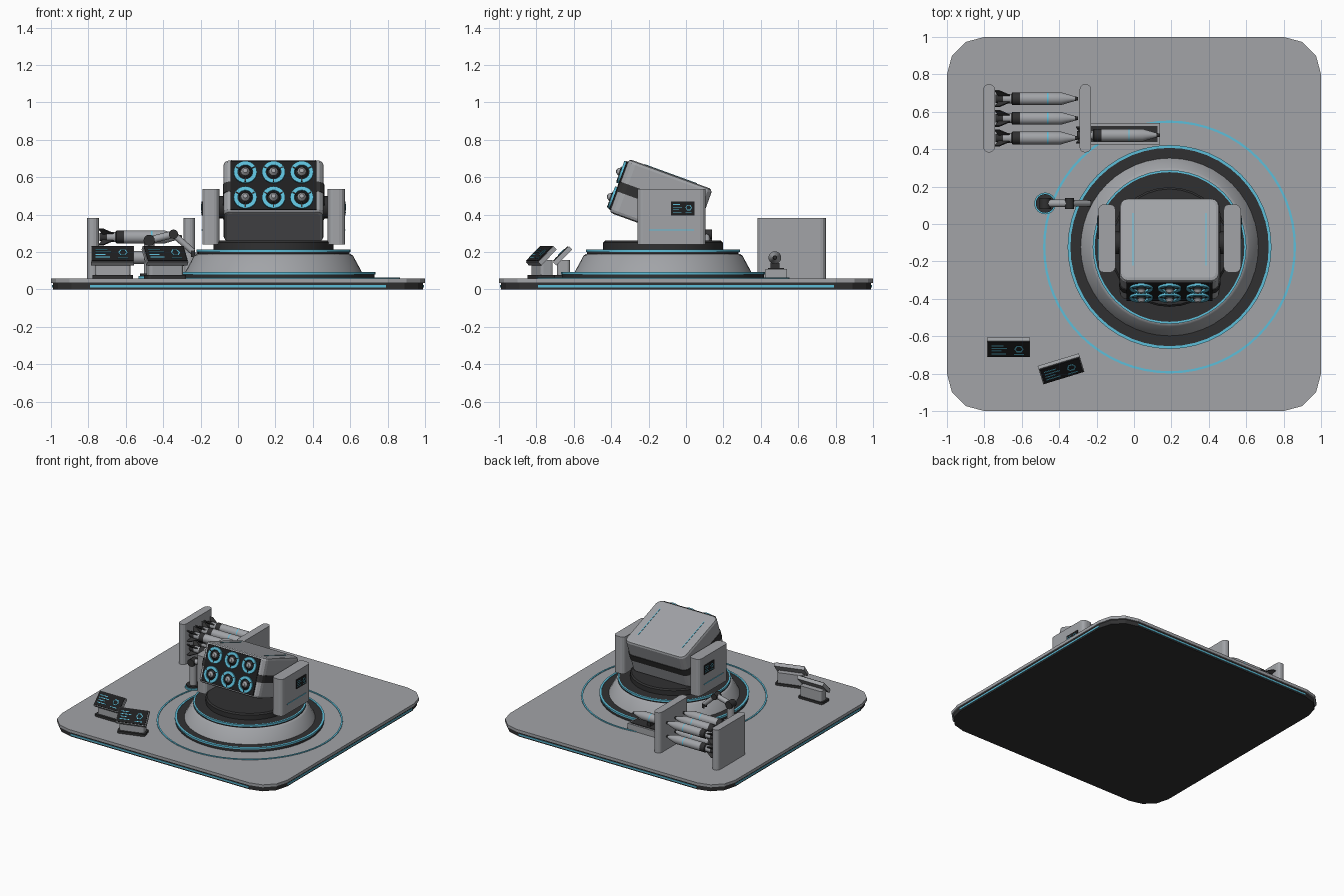
import bpy, bmesh, math
from mathutils import Matrix, Vector

cube = bpy.data.objects.get("Cube")
if cube:
    bpy.data.objects.remove(cube)


def material(name, rgb):
    m = bpy.data.materials.new(name)
    m.use_nodes = True
    m.diffuse_color = (*rgb, 1)
    m.node_tree.nodes["Principled BSDF"].inputs["Base Color"].default_value = (*rgb, 1)
    return m


GREY = material("light grey metal", (0.36, 0.37, 0.39))
DARK = material("dark grey metal", (0.03, 0.03, 0.031))
BLACK = material("black panel", (0.013, 0.013, 0.014))
CYAN = material("cyan light", (0.11, 0.52, 0.7))
I = Matrix.Identity(4)
T = Matrix.Translation


def rot(deg, axis):
    return Matrix.Rotation(math.radians(deg), 4, axis)


def finish(name, bm, mats, frame, smooth=False):
    bmesh.ops.recalc_face_normals(bm, faces=bm.faces)
    me = bpy.data.meshes.new(name)
    bm.to_mesh(me)
    bm.free()
    for m in mats:
        me.materials.append(m)
    ob = bpy.data.objects.new(name, me)
    bpy.context.collection.objects.link(ob)
    ob.matrix_world = frame
    if smooth:
        bpy.ops.object.select_all(action='DESELECT')
        ob.select_set(True)
        bpy.context.view_layer.objects.active = ob
        bpy.ops.object.shade_smooth_by_angle(angle=math.radians(35))
    return ob


def box(name, size, loc, mat, frame=I, upright=0, edge=0, segs=3):
    """Box with rounded upright edges and optionally rounded rims."""
    bm = bmesh.new()
    bmesh.ops.create_cube(bm, size=1, matrix=Matrix.Diagonal((*size, 1)))
    if upright:
        sel = [e for e in bm.edges if abs(e.verts[0].co.z - e.verts[1].co.z) > 1e-4]
        bmesh.ops.bevel(bm, geom=sel, offset=upright, segments=segs, profile=0.5, affect='EDGES')
    if edge:
        sel = [e for e in bm.edges if abs(e.verts[0].co.z - e.verts[1].co.z) < 1e-4]
        bmesh.ops.bevel(bm, geom=sel, offset=edge, segments=2, profile=0.5, affect='EDGES')
    return finish(name, bm, [mat], frame @ T(loc))


def lathe(name, profile, mats, frame=I, segs=32):
    """Revolve (radius, height) points about z; mats gives one material per span."""
    bm = bmesh.new()
    rings = []
    for r, z in profile:
        if r == 0:
            rings.append([bm.verts.new((0, 0, z))] * segs)
        else:
            rings.append([bm.verts.new((r * math.cos(a), r * math.sin(a), z))
                          for a in (2 * math.pi * i / segs for i in range(segs))])
    slots = list(dict.fromkeys(mats))
    for a, b, m in zip(rings, rings[1:], mats):
        for i in range(segs):
            j = (i + 1) % segs
            quad = list(dict.fromkeys((a[i], a[j], b[j], b[i])))
            bm.faces.new(quad).material_index = slots.index(m)
    return finish(name, bm, slots, frame, True)


def ring(name, inner, outer, z0, z1, mat, frame=I, segs=48):
    pts = [(inner, z0), (outer, z0), (outer, z1), (inner, z1), (inner, z0)]
    return lathe(name, pts, [mat] * 4, frame, segs)


def rod(name, a, b, r, mat, segs=16):
    a, b = Vector(a), Vector(b)
    d = b - a
    frame = T(a) @ d.to_track_quat('Z', 'Y').to_matrix().to_4x4()
    n = d.length
    return lathe(name, [(0, 0), (r, 0), (r, n), (0, n)], [mat] * 3, frame, segs)


def display(name, w, h, frame):
    """Dark readout in the local xz plane facing -y, with bars and a dial."""
    box(name + "_panel", (w, 0.006, h), (0, 0, 0), BLACK, frame)
    for i, k in enumerate((0.3, 0.38, 0.25, 0.36)):
        box(name + "_bar", (w * k, 0.004, h * 0.05),
            (-w * 0.42 + w * k / 2, -0.003, h * (0.27 - 0.18 * i)), CYAN, frame)
    ring(name + "_dial", h * 0.17, h * 0.23, 0, 0.004, CYAN,
         frame @ T((w * 0.25, -0.002, h * 0.05)) @ rot(90, 'X'), 6)
    box(name + "_dial_bar", (w * 0.25, 0.004, h * 0.05), (w * 0.25, -0.003, -h * 0.32), CYAN, frame)


# Platform with light strips on every side
box("platform_base", (1.98, 1.98, 0.036), (0, 0, 0.018), DARK, upright=0.2)
box("platform_deck", (2, 2, 0.024), (0, 0, 0.046), GREY, upright=0.2)
for k in range(4):
    box("platform_light", (1.58, 0.008, 0.012), (0, -0.99, 0.017), CYAN, rot(90 * k, 'Z'))

# Turntable
C = T((0.19, -0.123, 0))
ring("floor_ring", 0.664, 0.676, 0.056, 0.063, CYAN, C, 64)
lathe("turntable", [(0, 0.058), (0.54, 0.058), (0.54, 0.088), (0.475, 0.088), (0.425, 0.18),
                    (0.41, 0.19), (0.405, 0.19), (0.405, 0.212), (0, 0.212)],
      [DARK, DARK, DARK, GREY, GREY, DARK, DARK, DARK], C, 48)
ring("lower_light_ring", 0.53, 0.545, 0.08, 0.092, CYAN, C)
ring("upper_light_ring", 0.4, 0.411, 0.2, 0.214, CYAN, C)
lathe("swivel_drum", [(0.32, 0.21), (0.32, 0.25), (0.31, 0.26), (0, 0.26)], [DARK] * 3, C)

# Side arms with readouts and light lines
for s in (-1, 1):
    side = T((0.19 + s * 0.335, -0.077, 0))
    box("support_arm", (0.092, 0.365, 0.295), (0, 0, 0.388), GREY, side, upright=0.03)
    face = side @ T((s * 0.047, 0, 0)) @ rot(90 * s, 'Z')
    display("arm_readout", 0.125, 0.075, face @ T((s * 0.06, 0, 0.433)))
    box("arm_light", (0.24, 0.006, 0.006), (0, 0, 0.318), CYAN, face)
rod("launcher_axle", (-0.11, -0.1, 0.44), (0.49, -0.1, 0.44), 0.06, DARK, 24)

# Tilted launcher
L = T((0.19, -0.134, 0.473)) @ rot(-20, 'X')
box("launcher_body", (0.535, 0.477, 0.305), (0, 0, 0), GREY, L, upright=0.045, edge=0.02)
box("launcher_band", (0.543, 0.485, 0.055), (0, 0, -0.005), DARK, L, upright=0.047)
box("launcher_face", (0.46, 0.01, 0.275), (0, -0.24, 0), BLACK, L)
for x in (-0.195, 0.195):
    box("launcher_top_light", (0.006, 0.3, 0.006), (x, 0, 0.152), CYAN, L)
for x in (-0.151, 0, 0.151):
    for z in (-0.072, 0.072):
        tube = L @ T((x, -0.243, z)) @ rot(90, 'X')
        ring("tube_light", 0.04, 0.062, 0, 0.014, CYAN, tube, 24)
        lathe("tube_missile_nose", [(0.034, 0), (0.022, 0.02), (0.012, 0.034), (0, 0.038)],
              [DARK, GREY, GREY], tube, 16)
        for a in (30, 150, 270):
            box("tube_clamp", (0.03, 0.006, 0.016), (0.042, 0, 0.009), DARK, tube @ rot(a, 'Z'))


def missile(loc):
    frame = T(loc) @ rot(90, 'Y')
    lathe("missile_body", [(0, 0.01), (0.022, 0.01), (0.026, 0.05), (0.026, 0.095), (0.034, 0.1),
                           (0.034, 0.14), (0.034, 0.285), (0.034, 0.292), (0.034, 0.36),
                           (0.012, 0.435), (0.009, 0.45), (0, 0.45)],
          [DARK, DARK, GREY, DARK, DARK, GREY, CYAN, GREY, GREY, DARK, DARK], frame, 20)
    for k in range(4):
        bm = bmesh.new()
        vs = [bm.verts.new((r, -0.004, z)) for r, z in
              ((0.015, 0.03), (0.06, 0.005), (0.06, 0.03), (0.024, 0.09))]
        f = bm.faces.new(vs)
        ext = bmesh.ops.extrude_face_region(bm, geom=[f])["geom"]
        bmesh.ops.translate(bm, vec=(0, 0.008, 0),
                            verts=[v for v in ext if isinstance(v, bmesh.types.BMVert)])
        finish("missile_fin", bm, [DARK], frame @ rot(45 + 90 * k, 'Z'))


# Missile rack and loading tray
for x in (-0.775, -0.26):
    box("rack_wall", (0.062, 0.365, 0.325), (x, 0.565, 0.218), GREY, upright=0.028)
for y in (0.46, 0.565, 0.67):
    for z in (0.17, 0.28):
        missile((-0.75, y, z))
missile((-0.315, 0.475, 0.17))
box("tray_base", (0.39, 0.115, 0.05), (-0.055, 0.482, 0.083), GREY)
box("tray_inset", (0.36, 0.085, 0.008), (-0.055, 0.482, 0.109), DARK)
for x in (-0.16, -0.02):
    box("tray_cradle", (0.03, 0.05, 0.04), (x, 0.476, 0.122), DARK)

# Loader arm
base, elbow, wrist, hand = ((-0.475, 0.11, 0.06), (-0.475, 0.11, 0.262),
                            (-0.345, 0.11, 0.295), (-0.24, 0.11, 0.2))
ring("loader_light_ring", 0.048, 0.058, 0.058, 0.072, CYAN, T((-0.475, 0.11, 0)), 24)
rod("loader_foot", base, (-0.475, 0.11, 0.085), 0.05, DARK, 24)
rod("loader_column", base, elbow, 0.028, GREY)
rod("loader_upper_arm", elbow, wrist, 0.02, GREY)
rod("loader_forearm", wrist, hand, 0.017, GREY)
for p, r in ((elbow, 0.03), (wrist, 0.025)):
    rod("loader_joint", (p[0], 0.08, p[2]), (p[0], 0.14, p[2]), r, DARK)
for dy in (-0.014, 0.014):
    box("loader_gripper", (0.02, 0.008, 0.035), (hand[0], 0.11 + dy, 0.19), DARK)

# Control consoles
for x, y, turn in ((-0.67, -0.66, 0), (-0.39, -0.775, 17)):
    F = T((x, y, 0.058)) @ rot(turn, 'Z')
    box("console_foot", (0.215, 0.095, 0.018), (0, 0, 0.009), DARK, F, upright=0.015)
    box("console_pedestal", (0.19, 0.07, 0.09), (0, 0.005, 0.055), GREY, F, upright=0.015)
    S = F @ T((0, -0.005, 0.127)) @ rot(-45, 'X')
    box("console_head", (0.23, 0.025, 0.12), (0, 0.008, 0), GREY, S)
    display("console_screen", 0.22, 0.11, S @ T((0, -0.007, 0)))
